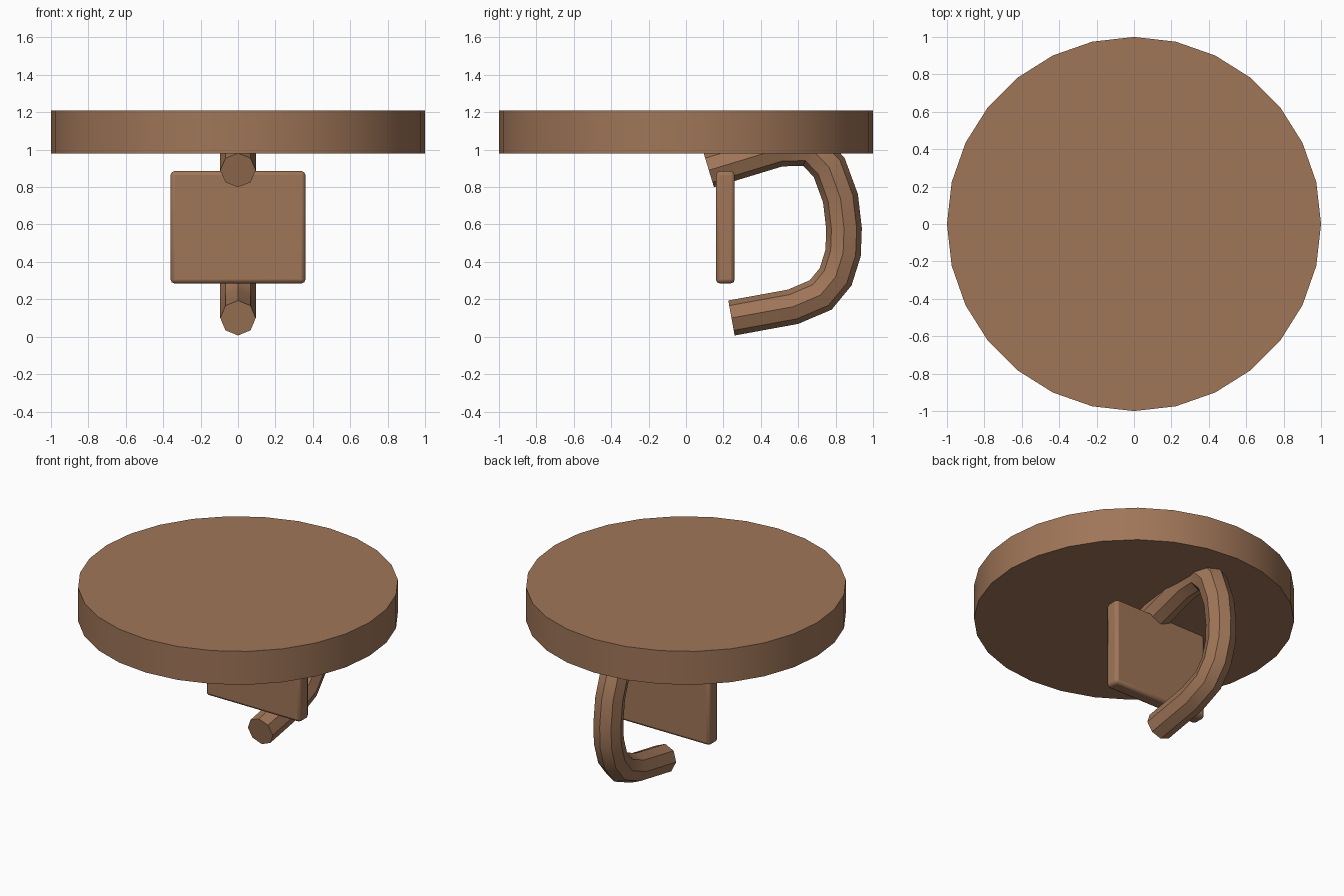
import bpy, bmesh
from math import sin, cos, pi
from mathutils import Vector

cube = bpy.data.objects.get("Cube")
if cube:
    bpy.data.objects.remove(cube, do_unlink=True)

brown = bpy.data.materials.new("warm_brown")
brown.use_nodes = True
colour = (0.35, 0.18, 0.098, 1)
brown.diffuse_color = colour
brown.node_tree.nodes["Principled BSDF"].inputs["Base Color"].default_value = colour


def finish(obj, name):
    obj.name = obj.data.name = name
    obj.data.materials.append(brown)
    bpy.ops.object.select_all(action='DESELECT')
    obj.select_set(True)
    bpy.context.view_layer.objects.active = obj
    bpy.ops.object.shade_smooth_by_angle(angle=pi / 6)


def tube(name, path, radius, sides):
    """Sweep a polygon along a path of (y, z) points in the x = 0 plane."""
    pts = [Vector((0, y, z)) for y, z in path]
    side = Vector((1, 0, 0))
    bm = bmesh.new()
    rings = []
    for i, p in enumerate(pts):
        before = (p - pts[i - 1]).normalized() if i else None
        after = (pts[i + 1] - p).normalized() if i < len(pts) - 1 else None
        before, after = before or after, after or before
        tangent = (before + after).normalized()
        across = tangent.cross(side) / tangent.dot(after)  # mitred joint
        rings.append([bm.verts.new(p + radius * (side * cos(a) + across * sin(a)))
                      for a in (2 * pi * k / sides for k in range(sides))])
    for r, s in zip(rings, rings[1:]):
        for k in range(sides):
            n = (k + 1) % sides
            bm.faces.new((r[k], r[n], s[n], s[k]))
    bm.faces.new(rings[0])
    bm.faces.new(rings[-1])
    bmesh.ops.recalc_face_normals(bm, faces=bm.faces)
    mesh = bpy.data.meshes.new(name)
    bm.to_mesh(mesh)
    bm.free()
    obj = bpy.data.objects.new(name, mesh)
    bpy.context.collection.objects.link(obj)
    finish(obj, name)


# Round top disc
bpy.ops.mesh.primitive_cylinder_add(vertices=28, radius=1, depth=0.23,
                                    location=(0, 0, 1.095))
finish(bpy.context.object, "round_top")

# Upright plate with softened edges
bpy.ops.mesh.primitive_cube_add(size=1, location=(0, 0.21, 0.585))
plate = bpy.context.object
plate.scale = (0.72, 0.1, 0.6)
bpy.ops.object.transform_apply(location=False, rotation=False, scale=True)
bevel = plate.modifiers.new("soft_edges", 'BEVEL')
bevel.width = 0.02
bevel.segments = 2
finish(plate, "back_plate")

# Curved hook rising from the free end into the disc and forward to the plate
tube("curved_hook",
     [(0.243, 0.1), (0.572, 0.16), (0.72, 0.223), (0.80, 0.32), (0.84, 0.447),
      (0.845, 0.577), (0.826, 0.74), (0.765, 0.906), (0.665, 1.01),
      (0.5, 1.005), (0.122, 0.89)],
     0.095, 8)
